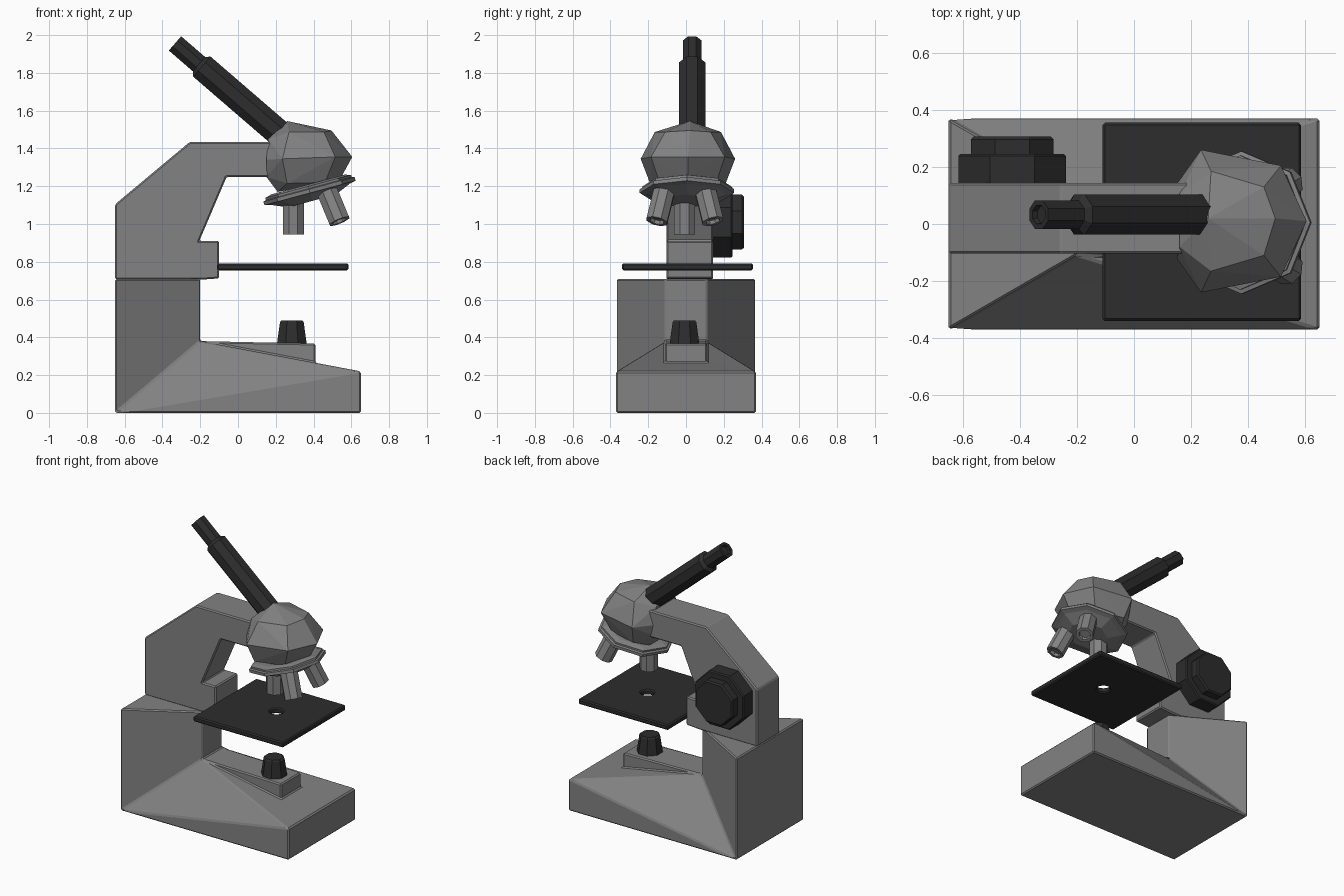
import bpy, bmesh, math
from mathutils import Vector

if "Cube" in bpy.data.objects:
    bpy.data.objects.remove(bpy.data.objects["Cube"])


def material(name, v):
    m = bpy.data.materials.new(name)
    m.diffuse_color = (v, v, v, 1)
    m.use_nodes = True
    m.node_tree.nodes["Principled BSDF"].inputs["Base Color"].default_value = m.diffuse_color
    return m


GREY = material("body_grey", 0.225)
DARK = material("dark_plastic", 0.026)


def finish(bm, name, mat, bevel=0):
    bmesh.ops.recalc_face_normals(bm, faces=bm.faces)
    me = bpy.data.meshes.new(name)
    bm.to_mesh(me)
    bm.free()
    me.materials.append(mat)
    ob = bpy.data.objects.new(name, me)
    bpy.context.collection.objects.link(ob)
    if bevel:
        b = ob.modifiers.new("bevel", 'BEVEL')
        b.width, b.segments = bevel, 1
        b.limit_method, b.angle_limit = 'ANGLE', math.radians(30)
    return ob


def mirrored_profile(name, profile, sides, y_mid=0, bevel=0.008):
    """Profile of (x, z, half_width) joined across y, with listed side faces."""
    bm = bmesh.new()
    rows = [[bm.verts.new((x, y_mid + s * w, z)) for x, z, w in profile] for s in (-1, 1)]
    n = len(profile)
    for i in range(n):
        j = (i + 1) % n
        bm.faces.new((rows[0][i], rows[0][j], rows[1][j], rows[1][i]))
    for row in rows:
        for f in sides:
            bm.faces.new([row[i] for i in f])
    return finish(bm, name, GREY, bevel)


def lathe(name, start, axis, profile, mat, n=8, turn=0.5, hollow_end=False):
    """Revolve (radius, distance) pairs around an axis, with n flat sides."""
    start, axis = Vector(start), Vector(axis).normalized()
    side = Vector((0, 1, 0)) if abs(axis.y) < 0.9 else Vector((1, 0, 0))
    u = (side - axis * side.dot(axis)).normalized()
    v = axis.cross(u)
    profile = list(profile)
    if hollow_end:
        r, d = profile[-1]
        profile += [(r * 0.65, d), (r * 0.6, d - 0.02)]
    bm = bmesh.new()
    rings = []
    for r, d in profile:
        ring = []
        for i in range(n):
            a = 2 * math.pi * (i + turn) / n
            ring.append(bm.verts.new(start + axis * d + r * (u * math.cos(a) + v * math.sin(a))))
        rings.append(ring)
    for a, b in zip(rings, rings[1:]):
        for i in range(n):
            j = (i + 1) % n
            bm.faces.new((a[i], a[j], b[j], b[i]))
    bm.faces.new(rings[0])
    bm.faces.new(rings[-1])
    return finish(bm, name, mat)


# Base with flared rear tower and raised lamp block
mirrored_profile("base", [
    (-.65, 0, .37), (.65, 0, .37), (.65, .22, .37), (.41, .265, .11),
    (.41, .367, .11), (-.2, .38, .11), (-.2, .71, .11), (-.65, .71, .37)],
    [(0, 1, 2), (0, 2, 5), (2, 3, 5), (3, 4, 5), (0, 5, 6, 7)])

# Curved arm
arm = [(-.65, .705), (-.65, 1.105), (-.255, 1.435), (.2, 1.435), (.2, 1.25),
       (-.06, 1.25), (-.205, .91), (-.1, .91), (-.1, .712), (-.2, .705)]
mirrored_profile("arm", [(x, z, .124) for x, z in arm], [range(len(arm))], y_mid=.02)

# Faceted head
pts = [(.26, .02, 1.545), (.495, .02, 1.495), (.605, .01, 1.355), (.545, .01, 1.245)]
for s in (-1, 1):
    pts += [(x, .01 + s * w, z) for x, w, z in (
        (.27, .175, 1.487), (.455, .12, 1.487), (.515, .195, 1.355), (.235, .25, 1.345),
        (.15, .13, 1.34), (.16, .09, 1.45), (.15, .10, 1.25),
        (.46, .15, 1.22), (.26, .2, 1.215), (.21, .09, 1.17))]
bm = bmesh.new()
for p in pts:
    bm.verts.new(p)
bmesh.ops.convex_hull(bm, input=bm.verts)
finish(bm, "head", GREY)

# Tilted revolving nosepiece
lathe("nosepiece", (.377, .005, 1.18), (.26, 0, -.966),
      [(.2, -.03), (.235, -.02), (.235, -.008), (.25, -.004), (.25, .016), (.215, .024), (.13, .06)],
      GREY, turn=0)

# Three objective lenses
lathe("objective_rear", (.293, -.008, 1.16), (0, 0, -1), [(.06, 0), (.06, .215)],
      GREY, hollow_end=True)
for s, label in ((-1, "left"), (1, "right")):
    lathe("objective_" + label, (.465, s * .105 - .006, 1.19), (.075, s * .045, -.182),
          [(.06, 0), (.06, .195)], GREY, hollow_end=True)

# Eyepiece tube in two steps
lathe("eyepiece_tube", (.21, .033, 1.487), (-.757, 0, .653),
      [(.076, -.02), (.076, .53), (.054, .55), (.054, .718)], DARK, hollow_end=True)

# Stage plate with round light hole
bm = bmesh.new()
n, c, r = 16, Vector((.28, .025)), .042
x0, x1, y0, y1 = -.11, .585, -.34, .355
corners = [(x1, y1), (x0, y1), (x0, y0), (x1, y0)]
levels = []
for z in (.755, .792):
    levels.append(([bm.verts.new((x, y, z)) for x, y in corners],
                   [bm.verts.new((c.x + r * math.cos(2 * math.pi * i / n + math.pi / 4),
                                  c.y + r * math.sin(2 * math.pi * i / n + math.pi / 4), z))
                    for i in range(n)]))
for outer, hole in levels:
    for k in range(4):
        arc = [hole[(k * 4 + i) % n] for i in range(5)]
        bm.faces.new([outer[k], outer[(k + 1) % 4]] + arc[::-1])
for low, high in zip(*levels):
    m = len(low)
    for i in range(m):
        j = (i + 1) % m
        bm.faces.new((low[i], low[j], high[j], high[i]))
finish(bm, "stage", DARK, 0.008)

# Lamp under the stage
lathe("lamp", (.285, -.008, .36), (0, 0, 1), [(.086, 0), (.068, .12), (.06, .13)], DARK)

# Stepped focus knob
lathe("focus_knob", (-.427, .12, 1.01), (0, 1, 0),
      [(.195, 0), (.204, .01), (.204, .118), (.196, .126), (.157, .126), (.157, .176), (.147, .186)],
      DARK)
